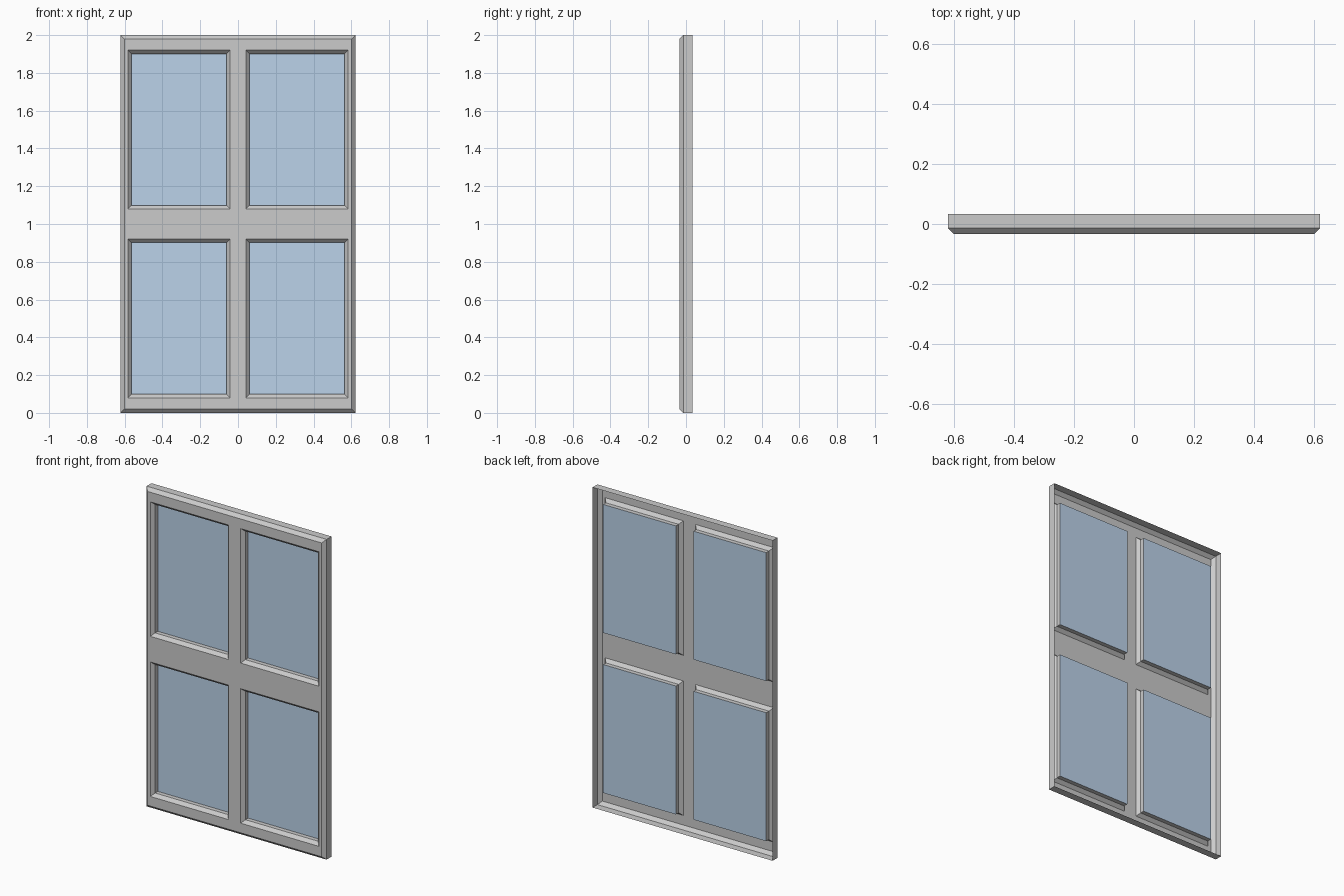
import bpy, bmesh

if "Cube" in bpy.data.objects:
    bpy.data.objects.remove(bpy.data.objects["Cube"])

FRONT, BACK, GLASS, CH = -0.034, 0.034, 0.013, 0.02
W, H = 0.622, 2.0
PANES_X = [(-0.582, -0.042), (0.042, 0.582)]
PANES_Z = [(0.08, 0.92), (1.08, 1.92)]


def rect(bm, x0, x1, z0, z1, y):
    return [bm.verts.new((x, y, z)) for x, z in ((x0, z0), (x1, z0), (x1, z1), (x0, z1))]


def sweep(bm, loops):
    # join successive rectangles with wall quads
    for a, b in zip(loops, loops[1:]):
        for i in range(4):
            j = (i + 1) % 4
            bm.faces.new((a[i], a[j], b[j], b[i]))


def finish(bm, name, mat=None):
    bmesh.ops.remove_doubles(bm, verts=bm.verts, dist=1e-5)
    bmesh.ops.recalc_face_normals(bm, faces=bm.faces)
    bm.faces.ensure_lookup_table()
    bm.normal_update()
    if bm.faces[0].normal.y > 0:
        bmesh.ops.reverse_faces(bm, faces=bm.faces)
    me = bpy.data.meshes.new(name)
    bm.to_mesh(me)
    bm.free()
    ob = bpy.data.objects.new(name, me)
    bpy.context.collection.objects.link(ob)
    if mat:
        me.materials.append(mat)


# frame: open-backed shell, front plate first
bm = bmesh.new()
xs = [-W + CH, *PANES_X[0], *PANES_X[1], W - CH]
zs = [CH, *PANES_Z[0], *PANES_Z[1], H - CH]
for i in range(5):
    for k in range(5):
        if not (i % 2 and k % 2):
            bm.faces.new(rect(bm, xs[i], xs[i + 1], zs[k], zs[k + 1], FRONT))

# outer chamfer and side walls
sweep(bm, [rect(bm, -W + CH, W - CH, CH, H - CH, FRONT),
           rect(bm, -W, W, 0, H, FRONT + CH),
           rect(bm, -W, W, 0, H, BACK)])

# chamfered reveals running back to each pane
c = 0.019
for x0, x1 in PANES_X:
    for z0, z1 in PANES_Z:
        sweep(bm, [rect(bm, x0, x1, z0, z1, FRONT),
                   rect(bm, x0 + c, x1 - c, z0 + c, z1 - c, FRONT + CH),
                   rect(bm, x0 + c, x1 - c, z0 + c, z1 - c, GLASS)])
# outer and inner walls share the plate's subdivided edges
bmesh.ops.remove_doubles(bm, verts=bm.verts, dist=1e-5)
finish(bm, "window_frame")

# glass panes
mat = bpy.data.materials.new("blue_glass")
mat.diffuse_color = (0.5, 0.65, 0.82, 1)
mat.use_nodes = True
mat.node_tree.nodes["Principled BSDF"].inputs["Base Color"].default_value = mat.diffuse_color
for x0, x1 in PANES_X:
    for z0, z1 in PANES_Z:
        bm = bmesh.new()
        bm.faces.new(rect(bm, x0 + c, x1 - c, z0 + c, z1 - c, GLASS))
        finish(bm, "glass_pane", mat)
